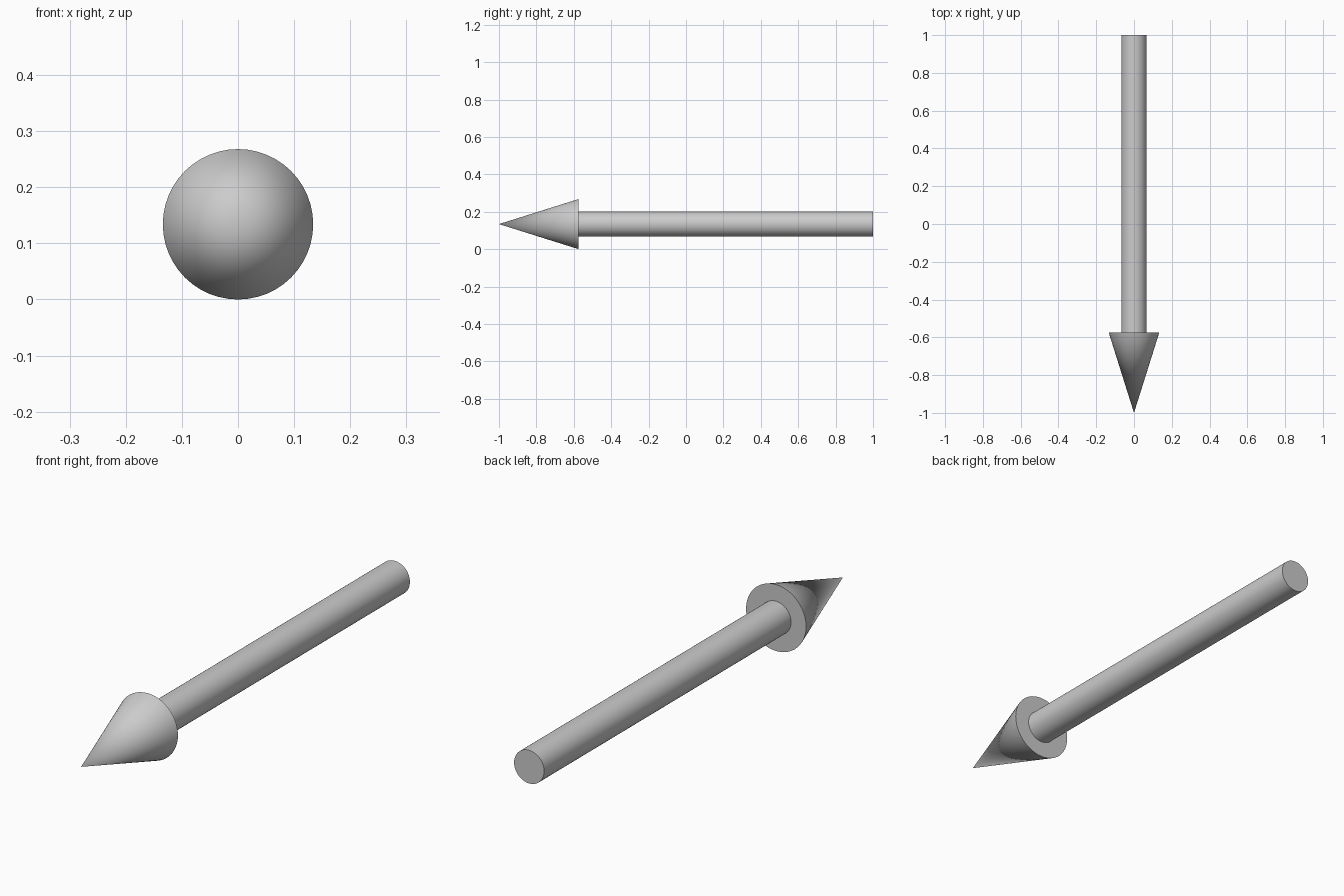
import bpy
from math import radians

if "Cube" in bpy.data.objects:
    bpy.data.objects.remove(bpy.data.objects["Cube"])

SIDES = 48
HEAD_R, SHAFT_R = 0.134, 0.067
TIP_Y, NECK_Y, TAIL_Y = -1.0, -0.574, 1.0


def round_part(name, r_back, r_front, y_front, y_back):
    """Closed cone or cylinder lying along y, resting height set by the head."""
    bpy.ops.mesh.primitive_cone_add(
        vertices=SIDES, radius1=r_back, radius2=r_front, depth=y_back - y_front,
        location=(0, (y_front + y_back) / 2, HEAD_R), rotation=(radians(90), 0, 0))
    obj = bpy.context.object
    obj.name = name
    bpy.ops.object.shade_smooth_by_angle(angle=radians(35))
    return obj


# Pointed head facing the front
round_part("arrow_head", HEAD_R, 0, TIP_Y, NECK_Y)

# Straight shaft running to the back
round_part("arrow_shaft", SHAFT_R, SHAFT_R, NECK_Y, TAIL_Y)
